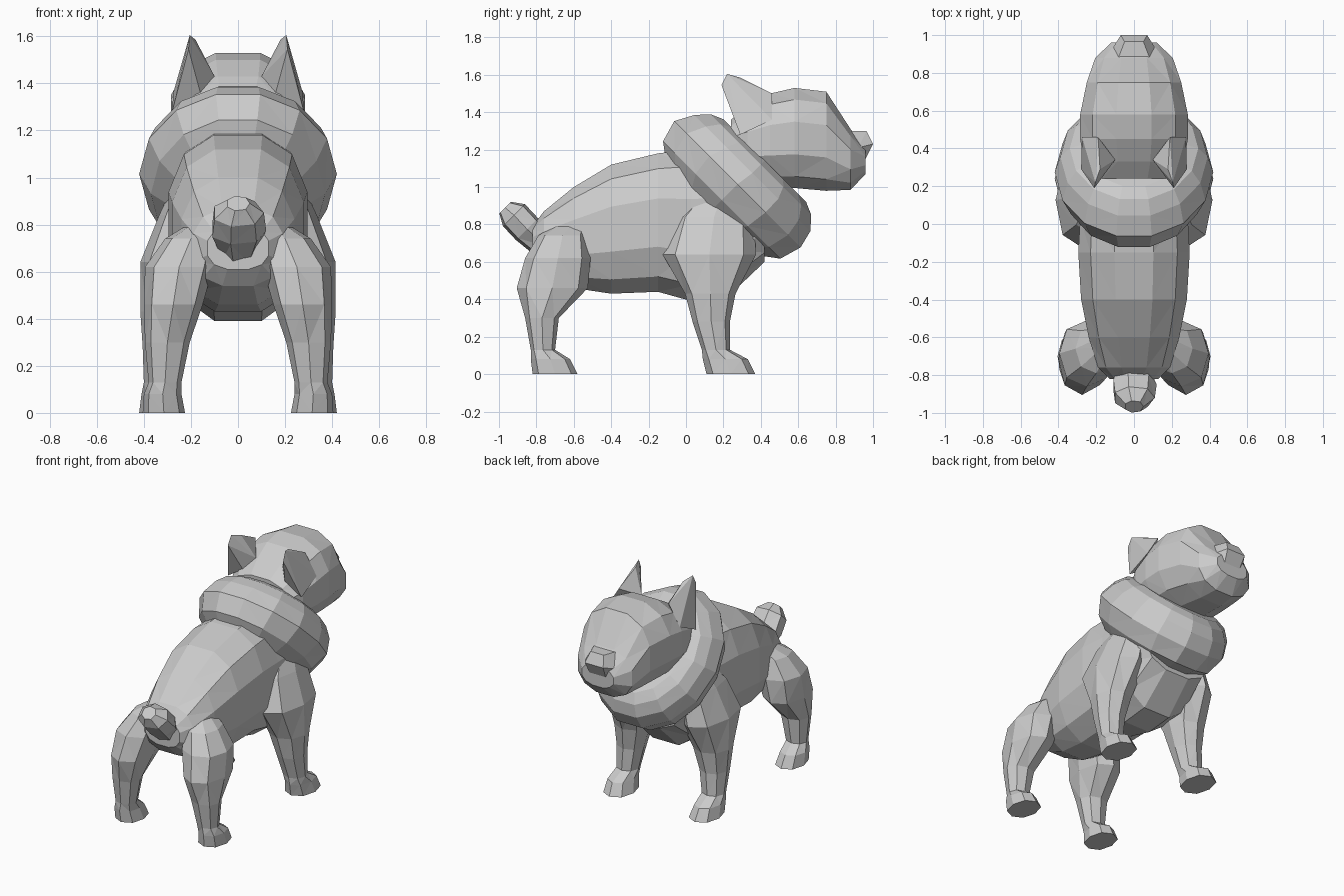
import bpy, bmesh
from math import sin, cos, pi, radians


def finish(name, bm, mirror=False):
    bmesh.ops.recalc_face_normals(bm, faces=bm.faces)
    me = bpy.data.meshes.new(name)
    bm.to_mesh(me)
    bm.free()
    ob = bpy.data.objects.new(name, me)
    bpy.context.collection.objects.link(ob)
    if mirror:
        m = ob.modifiers.new("mirror", "MIRROR")
        m.use_mirror_merge = False
    return ob


def sgnpow(v, p):
    return (1 if v >= 0 else -1) * abs(v) ** p


def loft(name, secs, n=12, tilt=90, square=0.9, phase=0, mirror=False):
    """Rings (x, y, z, rx, rv) spanned by X and a tilted second axis, skinned and capped."""
    bm = bmesh.new()
    t = radians(tilt)
    rings = []
    k = 1 / cos(pi * phase / n) ** square
    for x, y, z, rx, rv in secs:
        ring = []
        for i in range(n):
            a = 2 * pi * (i + phase / 2) / n
            u, v = k * rx * sgnpow(cos(a), square), k * rv * sgnpow(sin(a), square)
            ring.append(bm.verts.new((x + u, y + v * cos(t), z + v * sin(t))))
        rings.append(ring)
    for a, b in zip(rings, rings[1:]):
        for i in range(n):
            j = (i + 1) % n
            bm.faces.new((a[i], a[j], b[j], b[i]))
    bm.faces.new(rings[0])
    bm.faces.new(rings[-1])
    bmesh.ops.triangulate(bm, faces=[f for f in bm.faces if len(f.verts) == 4])
    return finish(name, bm, mirror)


def along_y(rows):
    """Convert (y, top, bottom, half width) rows to loft sections."""
    return [(0, y, (a + b) / 2, w, (a - b) / 2) for y, a, b, w in rows]


def hull(name, pts, mirror=False):
    bm = bmesh.new()
    for p in pts:
        bm.verts.new(p)
    bmesh.ops.convex_hull(bm, input=bm.verts)
    return finish(name, bm, mirror)


# Torso
loft("body", along_y([
    (-0.82, 0.79, 0.61, 0.13), (-0.76, 0.87, 0.54, 0.19), (-0.60, 1.00, 0.46, 0.24),
    (-0.40, 1.12, 0.43, 0.28), (-0.15, 1.18, 0.44, 0.295), (0.03, 1.20, 0.39, 0.285),
    (0.22, 1.20, 0.41, 0.285), (0.42, 1.05, 0.60, 0.26)]), square=0.8, phase=1)

# Thick neck ruff, tilted 45 degrees
loft("neck_ruff", [
    (0, 0.275 + d * 0.7 + s, 1.015 + d * 0.7 - s, rx, rv) for d, s, rx, rv in (
        (-0.19, 0, 0.29, 0.36), (-0.12, 0, 0.37, 0.455), (0, 0, 0.42, 0.49),
        (0.10, 0.01, 0.39, 0.45), (0.165, 0.01, 0.34, 0.39), (0.195, 0.01, 0.27, 0.32))],
    n=14, tilt=-45, square=1)

# Head, nose and ears
loft("head", along_y([
    (0.24, 1.36, 1.08, 0.22), (0.33, 1.43, 1.03, 0.265), (0.45, 1.50, 1.00, 0.285),
    (0.58, 1.53, 0.995, 0.285), (0.75, 1.51, 0.98, 0.25), (0.88, 1.31, 0.985, 0.205),
    (0.96, 1.21, 1.07, 0.12)]), square=0.85, phase=1)
hull("nose", [(s * x, y, z) for s in (-1, 1) for x, y, z in (
    (0.09, 0.86, 1.30), (0.05, 0.965, 1.30), (0.07, 1.0, 1.23),
    (0.12, 0.92, 1.21), (0.06, 0.955, 1.14))])
hull("ear", [
    (0.28, 0.29, 1.28), (0.10, 0.34, 1.43), (0.19, 0.46, 1.50), (0.275, 0.46, 1.36),
    (0.16, 0.28, 1.36), (0.21, 0.19, 1.545), (0.205, 0.22, 1.605), (0.18, 0.29, 1.585)],
    mirror=True)

# Tail stub
loft("tail", [(0, -0.74, 0.68, 0.07, 0.08), (0, -0.85, 0.775, 0.12, 0.085),
              (0, -0.92, 0.85, 0.11, 0.085), (0, -0.967, 0.89, 0.05, 0.045)],
     n=7, tilt=45)

# Legs with paws
loft("front_leg", [
    (0.20, 0.20, 0.98, 0.07, 0.12), (0.225, 0.15, 0.84, 0.11, 0.21),
    (0.275, 0.125, 0.64, 0.14, 0.25), (0.30, 0.13, 0.43, 0.115, 0.135),
    (0.315, 0.135, 0.28, 0.09, 0.10), (0.325, 0.16, 0.13, 0.075, 0.075),
    (0.33, 0.21, 0.08, 0.08, 0.12), (0.325, 0.24, 0.0, 0.095, 0.13)],
    n=8, tilt=0, mirror=True)
loft("hind_leg", [
    (0.13, -0.60, 0.82, 0.05, 0.07), (0.20, -0.66, 0.74, 0.11, 0.13),
    (0.25, -0.685, 0.62, 0.145, 0.175), (0.275, -0.715, 0.46, 0.125, 0.19),
    (0.30, -0.77, 0.30, 0.095, 0.09), (0.31, -0.765, 0.13, 0.07, 0.065),
    (0.32, -0.725, 0.08, 0.08, 0.105), (0.315, -0.70, 0.0, 0.09, 0.12)],
    n=8, tilt=0, mirror=True)
